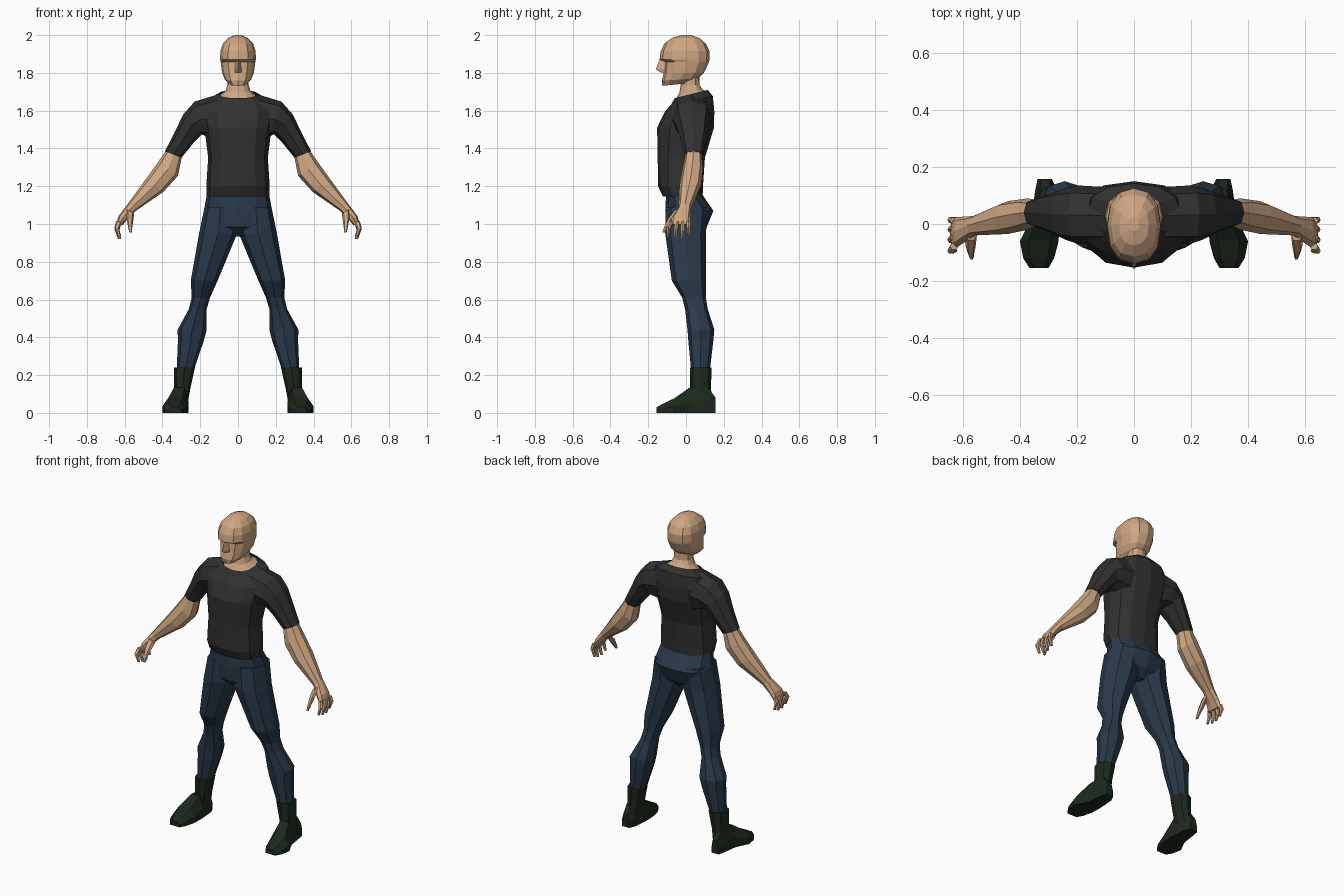
import bpy, bmesh, math
from mathutils import Vector


def material(name, rgb):
    m = bpy.data.materials.new(name)
    m.diffuse_color = (*rgb, 1)
    return m


SKIN = material("skin", (0.62, 0.385, 0.225))
BLACK = material("black_cloth", (0.030, 0.030, 0.030))
BLUE = material("blue_denim", (0.022, 0.042, 0.070))
GREEN = material("dark_green_leather", (0.012, 0.022, 0.012))


def ring(outer, inner, yf, yb, n=8, p=0.85, tilt=0.0):
    """Rounded section between two (x, z) points and a front and back y."""
    o, i = Vector((outer[0], 0, outer[1])), Vector((inner[0], 0, inner[1]))
    pts = []
    for k in range(n):
        a = 2 * math.pi * k / n
        c = math.copysign(abs(math.cos(a)) ** p, math.cos(a))
        s = math.copysign(abs(math.sin(a)) ** p, math.sin(a))
        v = (o + i) / 2 + (o - i) / 2 * c
        v.y = (yf + yb) / 2 + (yb - yf) / 2 * s
        v.z += tilt * (yb - yf) / 2 * s
        pts.append(v)
    return pts


def level(z, hw, yf, yb, tilt=0.0, n=12, p=0.85):
    """Horizontal section centred on x = 0."""
    return ring((hw, z), (-hw, z), yf, yb, n, p, tilt)


def span(z, x0, x1, yf, yb):
    """Horizontal section of one limb."""
    return ring((x1, z), (x0, z), yf, yb)


def loft(name, rings, mat, mirror=False, cap_end=True):
    bm = bmesh.new()
    vs = [[bm.verts.new(p) for p in r] for r in rings]
    n = len(vs[0])
    for a, b in zip(vs, vs[1:]):
        for k in range(n):
            bm.faces.new((a[k], a[(k + 1) % n], b[(k + 1) % n], b[k]))
    bm.faces.new(vs[0])
    if cap_end:
        bm.faces.new(vs[-1])
    bmesh.ops.recalc_face_normals(bm, faces=bm.faces)
    me = bpy.data.meshes.new(name)
    bm.to_mesh(me)
    bm.free()
    me.materials.append(mat)
    ob = bpy.data.objects.new(name, me)
    bpy.context.collection.objects.link(ob)
    if mirror:
        ob.modifiers.new("Mirror", 'MIRROR')
    return ob


# Head: jaw, mouth, recessed eye line, brow, skull
loft("head", [
    level(1.740, .042, -.125, .045, .10),
    level(1.765, .070, -.128, .065, .06),
    level(1.800, .084, -.118, .095),
    level(1.858, .092, -.112, .122),
    level(1.872, .095, -.140, .125),
    level(1.915, .093, -.134, .125),
    level(1.955, .080, -.115, .105),
    level(1.985, .052, -.075, .070),
    level(2.000, .018, -.025, .025),
], SKIN)

# Nose wedge
loft("nose", [
    [Vector(v) for v in ((-.022, -.105, 1.803), (.022, -.105, 1.803), (0, -.135, 1.803))],
    [Vector(v) for v in ((-.020, -.105, 1.818), (.020, -.105, 1.818), (0, -.160, 1.820))],
    [Vector(v) for v in ((-.010, -.105, 1.875), (.010, -.105, 1.875), (0, -.138, 1.875))],
], SKIN)

# Neck, flaring to fill the collar
loft("neck", [
    level(1.640, .110, -.070, .120, .25),
    level(1.678, .098, -.057, .112, .25),
    level(1.705, .066, -.035, .085, .15),
    level(1.735, .056, -.028, .072),
    level(1.800, .054, -.022, .070),
], SKIN)

# Shirt body
loft("shirt", [
    level(1.145, .166, -.122, .088),
    level(1.200, .168, -.148, .090),
    level(1.350, .158, -.150, .100),
    level(1.510, .178, -.153, .148),
    level(1.595, .195, -.112, .150),
    level(1.655, .165, -.078, .142, .20),
    level(1.688, .102, -.060, .115, .25),
], BLACK, cap_end=False)

# Sleeves
loft("sleeves", [
    ring((.11, 1.685), (.10, 1.44), -.070, .130),
    ring((.23, 1.648), (.16, 1.46), -.070, .135),
    ring((.29, 1.580), (.19, 1.475), -.055, .125),
    ring((.338, 1.480), (.235, 1.43), -.030, .110),
    ring((.387, 1.385), (.30, 1.35), -.010, .090),
], BLACK, mirror=True)

# Forearms down to the knuckles
loft("forearms", [
    ring((.370, 1.405), (.295, 1.37), 0, .082),
    ring((.425, 1.325), (.318, 1.255), -.020, .090),
    ring((.490, 1.235), (.395, 1.170), -.035, .080),
    ring((.585, 1.105), (.540, 1.070), -.040, .028),
    ring((.630, 1.045), (.590, 1.020), -.075, .025),
    ring((.645, 1.000), (.612, .992), -.085, .024),
], SKIN, mirror=True)

# Four curled fingers
for k, (y, drop) in enumerate(((-.078, .012), (-.046, 0), (-.016, 0), (.012, .015))):
    w = .012
    y2 = y * 1.2
    loft("finger_%d" % (k + 1), [
        ring((.645, 1.015), (.615, 1.010), y - w, y + w, 6),
        ring((.654, .970 + drop), (.630, .962 + drop), y2 - w, y2 + w, 6),
        ring((.635, .920 + drop), (.619, .922 + drop), y2 - .007, y2 + .007, 6),
    ], SKIN, mirror=True)

# Thumbs
loft("thumbs", [
    ring((.590, 1.080), (.550, 1.055), -.060, -.010, 6),
    ring((.590, 1.030), (.555, 1.015), -.098, -.058, 6),
    ring((.582, .985), (.560, .980), -.118, -.090, 6),
    ring((.575, .955), (.562, .955), -.126, -.110, 6),
], SKIN, mirror=True)

# Trouser seat
loft("trouser_seat", [
    level(1.165, .163, -.105, .080),
    level(1.070, .181, -.110, .145),
    level(.985, .170, -.103, .110),
    level(.935, .050, -.050, .060),
], BLUE)

# Trouser legs
loft("trouser_legs", [
    span(1.090, .010, .177, -.108, .120),
    span(.950, .004, .206, -.110, .105),
    span(.700, .108, .250, -.075, .105),
    span(.610, .148, .245, -.020, .105),
    span(.550, .166, .260, -.005, .115),
    span(.440, .166, .320, .008, .150),
    span(.385, .180, .318, .012, .145),
    span(.215, .238, .325, .028, .125),
], BLUE, mirror=True)

# Boot shafts
loft("boot_shafts", [
    span(.240, .228, .338, .020, .136),
    span(.130, .252, .338, .022, .132),
    span(.060, .265, .345, .020, .140),
], GREEN, mirror=True)


def foot(y, x0, x1, h):
    d = (x1 - x0) * .22
    return [Vector((x, y, z)) for x, z in (
        (x0, 0), (x1, 0), (x1, h * .45), (x1 - d, h), (x0 + d, h), (x0, h * .45))]


# Boot feet, heel to toe
loft("boot_feet", [
    foot(.157, .288, .338, .080),
    foot(.120, .270, .346, .130),
    foot(.020, .262, .360, .135),
    foot(-.060, .264, .400, .078),
    foot(-.120, .280, .388, .050),
    foot(-.155, .300, .366, .030),
], GREEN, mirror=True)
